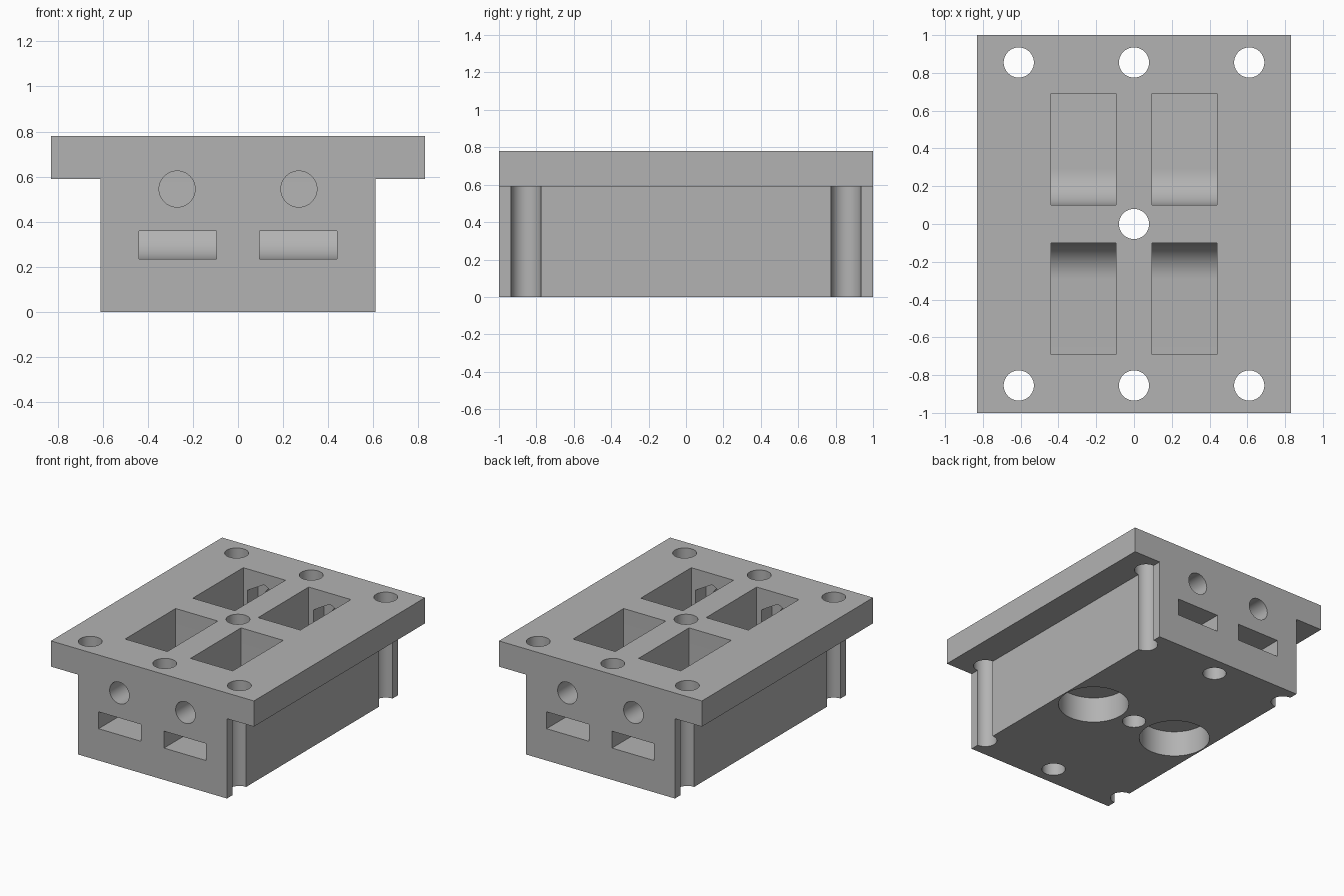
import bpy, bmesh
from math import pi, sin, cos, radians
from mathutils import Matrix, Vector

if "Cube" in bpy.data.objects:
    bpy.data.objects.remove(bpy.data.objects["Cube"])

gray = bpy.data.materials.new("machined gray")
gray.use_nodes = True
colour = (0.45, 0.45, 0.45, 1)
gray.diffuse_color = colour
gray.node_tree.nodes["Principled BSDF"].inputs["Base Color"].default_value = colour


def finish(bm, name):
    bmesh.ops.recalc_face_normals(bm, faces=bm.faces)
    mesh = bpy.data.meshes.new(name)
    bm.to_mesh(mesh)
    bm.free()
    mesh.materials.append(gray)
    obj = bpy.data.objects.new(name, mesh)
    bpy.context.collection.objects.link(obj)
    return obj


def prism(name, points, sweep):
    """Extrude a closed outline along a vector."""
    bm = bmesh.new()
    face = bm.faces.new([bm.verts.new(p) for p in points])
    new = bmesh.ops.extrude_face_region(bm, geom=[face])["geom"]
    verts = [v for v in new if isinstance(v, bmesh.types.BMVert)]
    bmesh.ops.translate(bm, vec=sweep, verts=verts)
    return finish(bm, name)


def rod(name, start, end, radius, sides=48):
    """Cylinder or regular prism between two points."""
    a, b = Vector(start), Vector(end)
    turn = (b - a).to_track_quat('Z', 'Y').to_matrix().to_4x4()
    bm = bmesh.new()
    bmesh.ops.create_cone(bm, cap_ends=True, segments=sides, radius1=radius, radius2=radius,
                          depth=(b - a).length, matrix=Matrix.Translation((a + b) / 2) @ turn)
    return finish(bm, name)


# T-shaped block: narrow body under a wide top plate
TOP, STEP, BODY, PLATE = 0.78, 0.59, 0.61, 0.83
half = [(BODY, 0), (BODY, STEP), (PLATE, STEP), (PLATE, TOP)]
outline = half + [(-x, z) for x, z in reversed(half)]
block = prism("carriage_block", [(x, -1, z) for x, z in outline], (0, 2, 0))

cutters = []

# Vertical bolt holes
bolts = [(x, y) for x in (-0.61, 0, 0.61) for y in (-0.855, 0.855)] + [(0, 0)]
for x, y in bolts:
    cutters.append(rod("bolt_hole", (x, y, -0.1), (x, y, 1), 0.08))

# Pocket profile: open top, curved floor, slot out through the end wall
FLOOR, BEND = 0.235, 0.19
arc = [(0.1 + BEND * (1 - cos(t)), FLOOR + BEND * (1 - sin(t)))
       for t in (i * pi / 24 for i in range(13))]
pocket = [(0.1, 1)] + arc + [(1.1, FLOOR), (1.1, 0.36), (0.69, 0.36), (0.69, 1)]

for sx in (-1, 1):
    for sy in (-1, 1):
        left = 0.095 if sx > 0 else -0.44
        cutters.append(prism("pocket_and_slot", [(left, sy * y, z) for y, z in pocket],
                             (0.345, 0, 0)))
        # Screw hole and hexagonal nut recess in the end wall
        x, z = sx * 0.27, 0.545
        cutters.append(rod("screw_hole", (x, sy * 0.6, z), (x, sy * 1.1, z), 0.08))
        cutters.append(rod("nut_recess", (x, sy * 0.5, z), (x, sy * 0.81, z), 0.155, 6))
    # Round recess in the underside
    cutters.append(rod("bottom_recess", (sx * 0.36, 0, -0.1), (sx * 0.36, 0, 0.19), 0.24, 64))

for cutter in cutters:
    cutter.hide_render = True
    mod = block.modifiers.new(cutter.name, 'BOOLEAN')
    mod.operation, mod.solver, mod.object = 'DIFFERENCE', 'EXACT', cutter

# Bake the cuts and remove the cutters
graph = bpy.context.evaluated_depsgraph_get()
baked = bpy.data.meshes.new_from_object(block.evaluated_get(graph))
block.modifiers.clear()
block.data = baked
for cutter in cutters:
    bpy.data.objects.remove(cutter)

bpy.ops.object.select_all(action='DESELECT')
block.select_set(True)
bpy.context.view_layer.objects.active = block
bpy.ops.object.shade_smooth_by_angle(angle=radians(30))
